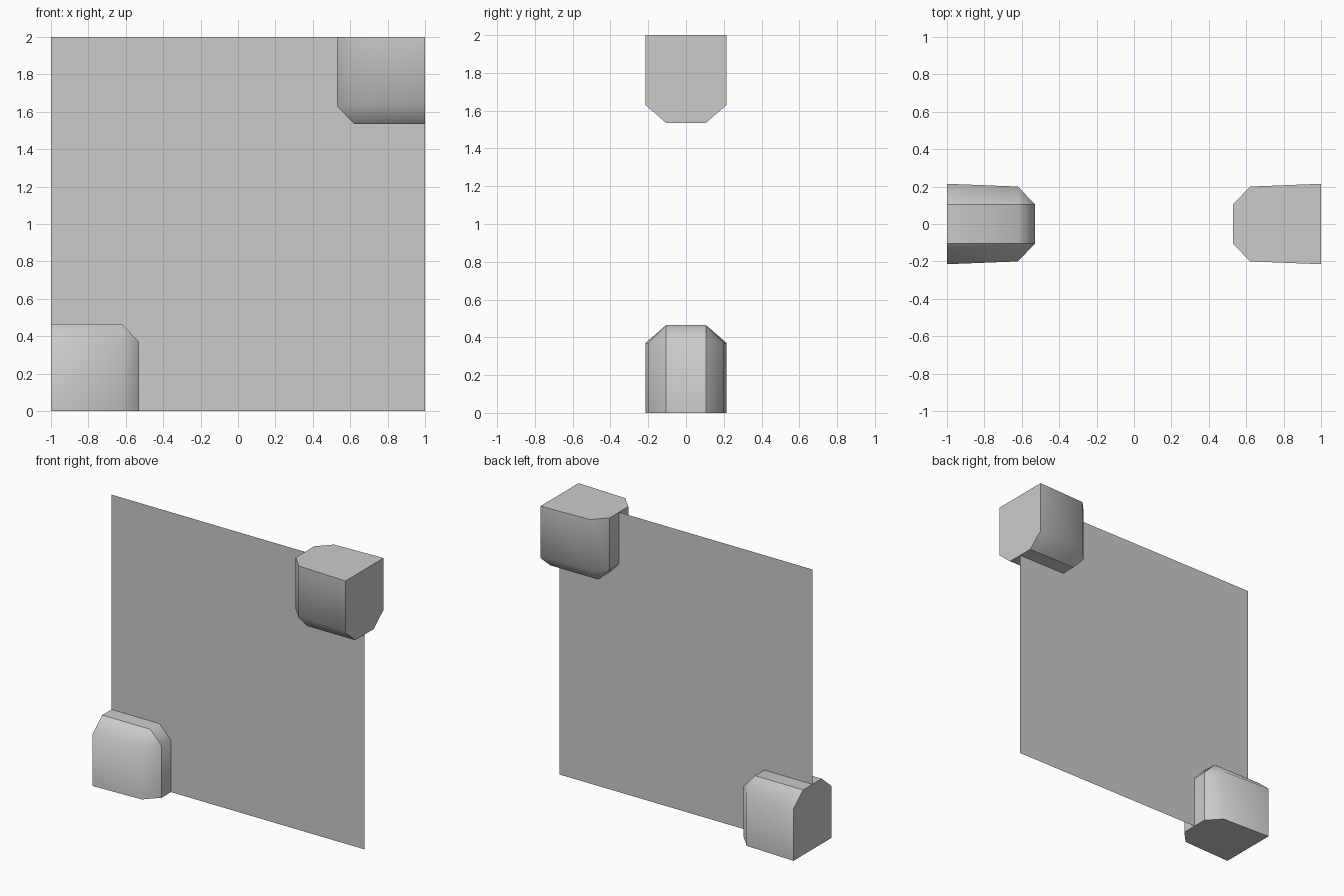
import bpy, bmesh

if "Cube" in bpy.data.objects:
    bpy.data.objects.remove(bpy.data.objects["Cube"])

# Corner block sections in (x, y, z) at the lower left; mirrored in y
OUTER = [(-1.0, 0.215, 0.0), (-0.62, 0.20, 0.0), (-0.62, 0.20, 0.37), (-1.0, 0.215, 0.37)]
INNER = [(-0.53, 0.105, 0.0), (-0.53, 0.105, 0.37), (-0.62, 0.105, 0.465), (-1.0, 0.105, 0.465)]


def finish(bm, name):
    mesh = bpy.data.meshes.new(name)
    bm.to_mesh(mesh)
    bm.free()
    obj = bpy.data.objects.new(name, mesh)
    bpy.context.collection.objects.link(obj)
    return obj


def corner_block(name, flip):
    bm = bmesh.new()

    def ring(points, side):
        verts = []
        for x, y, z in points:
            p = (-x, side * y, 2 - z) if flip else (x, side * y, z)
            verts.append(bm.verts.new(p))
        return verts

    of, ob = ring(OUTER, -1), ring(OUTER, 1)
    nf, nb = ring(INNER, -1), ring(INNER, 1)

    # Broad side with its chamfers, front and back
    soft = []
    for o, n in ((of, nf), (ob, nb)):
        for f in (o, (o[1], n[0], n[1], o[2]), (o[2], n[1], n[2]), (o[2], n[2], n[3], o[3])):
            soft.append(bm.faces.new(f))
    # Rounded strip between the two sides
    strip = [bm.faces.new((nf[i], nb[i], nb[i + 1], nf[i + 1])) for i in range(3)]
    # Flat bottom and flat outer end
    bm.faces.new((of[0], of[1], nf[0], nb[0], ob[1], ob[0]))
    bm.faces.new((of[0], of[3], nf[3], nb[3], ob[3], ob[0]))

    bmesh.ops.recalc_face_normals(bm, faces=bm.faces)
    for f in soft + strip:
        f.smooth = True
    # Only edges inside a side or inside the strip stay soft
    for e in bm.edges:
        a, b = e.link_faces
        e.smooth = (a in soft and b in soft) or (a in strip and b in strip)
    return finish(bm, name)


# Thin upright panel
bm = bmesh.new()
bm.faces.new([bm.verts.new(p) for p in ((-1, 0, 0), (1, 0, 0), (1, 0, 2), (-1, 0, 2))])
finish(bm, "panel")

# Blocks on two opposite corners
corner_block("lower_corner_block", False)
corner_block("upper_corner_block", True)
